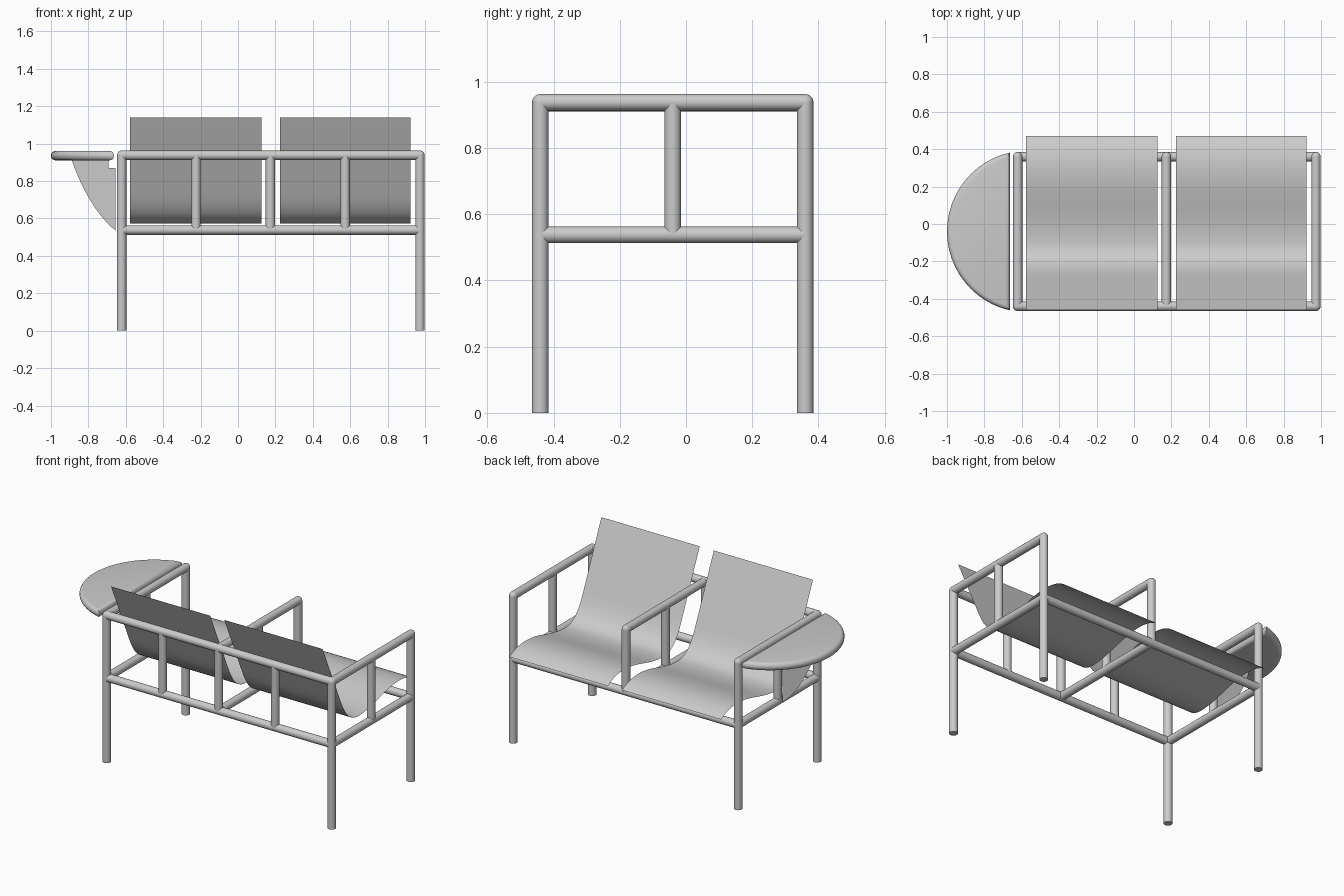
import bpy, bmesh, math
from mathutils import Vector
from mathutils.geometry import interpolate_bezier

cube = bpy.data.objects.get("Cube")
if cube:
    bpy.data.objects.remove(cube, do_unlink=True)

grey = bpy.data.materials.new("light_grey")
grey.use_nodes = True
grey.diffuse_color = (0.6, 0.6, 0.6, 1)
grey.node_tree.nodes["Principled BSDF"].inputs["Base Color"].default_value = grey.diffuse_color

R = 0.025                      # tube radius
LEFT, MID, RIGHT = 0.973, 0.173, -0.622
BACK, FRONT = -0.44, 0.36
CENTRE = (BACK + FRONT) / 2
LOW, TOP = 0.538, 0.938        # rail heights


def finish(name, bm, angle=40):
    mesh = bpy.data.meshes.new(name)
    bm.to_mesh(mesh)
    bm.free()
    obj = bpy.data.objects.new(name, mesh)
    bpy.context.collection.objects.link(obj)
    mesh.materials.append(grey)
    bpy.ops.object.select_all(action='DESELECT')
    obj.select_set(True)
    bpy.context.view_layer.objects.active = obj
    bpy.ops.object.shade_smooth_by_angle(angle=math.radians(angle))
    return obj


def tube(name, a, b):
    a, b = Vector(a), Vector(b)
    bm = bmesh.new()
    bmesh.ops.create_cone(bm, cap_ends=True, segments=20, radius1=R, radius2=R, depth=(b - a).length)
    bm.transform((b - a).to_track_quat('Z', 'Y').to_matrix().to_4x4())
    bmesh.ops.translate(bm, verts=bm.verts, vec=(a + b) / 2)
    return finish(name, bm)


def joint(name, p):
    bm = bmesh.new()
    bmesh.ops.create_uvsphere(bm, u_segments=20, v_segments=10, radius=R)
    bmesh.ops.translate(bm, verts=bm.verts, vec=p)
    return finish(name, bm)


def bezier(points, steps):
    return interpolate_bezier(*[Vector(p) for p in points], steps)


# Three arm frames; the middle one has no legs below the seat rails
for side, x in (("left", LEFT), ("middle", MID), ("right", RIGHT)):
    foot = LOW if side == "middle" else 0
    tube(side + "_front_post", (x, FRONT, foot), (x, FRONT, TOP))
    tube(side + "_back_post", (x, BACK, foot), (x, BACK, TOP))
    tube(side + "_arm", (x, BACK, TOP), (x, FRONT, TOP))
    tube(side + "_seat_rail", (x, BACK, LOW), (x, FRONT, LOW))
    tube(side + "_arm_upright", (x, CENTRE, LOW), (x, CENTRE, TOP))
    joint(side + "_front_elbow", (x, FRONT, TOP))
    joint(side + "_back_elbow", (x, BACK, TOP))

# Long rails and back uprights
tube("back_top_rail", (RIGHT, BACK, TOP), (LEFT, BACK, TOP))
tube("back_seat_rail", (RIGHT, BACK, LOW), (LEFT, BACK, LOW))
tube("front_seat_rail", (RIGHT, FRONT, LOW), (LEFT, FRONT, LOW))
for side, x in (("left", (LEFT + MID) / 2), ("right", (RIGHT + MID) / 2)):
    tube(side + "_back_upright", (x, BACK, LOW), (x, BACK, TOP))

# Seat sheets: one thin curved profile swept across each place
profile = [Vector((0, -0.46, 1.14))]
for seg in (((0, -0.28, 0.74), (0, -0.235, 0.64), (0, -0.19, 0.575), (0, -0.1, 0.572)),
            ((0, -0.1, 0.572), (0, 0.05, 0.572), (0, 0.16, 0.64), (0, 0.3, 0.642)),
            ((0, 0.3, 0.642), (0, 0.37, 0.643), (0, 0.42, 0.63), (0, 0.47, 0.6))):
    profile += bezier(seg, 10)[0 if len(profile) == 1 else 1:]
for side, x0, x1 in (("left", 0.225, 0.922), ("right", -0.578, 0.125)):
    bm = bmesh.new()
    rows = [[bm.verts.new((x, p.y, p.z)) for x in (x0, x1)] for p in profile]
    for a, b in zip(rows, rows[1:]):
        bm.faces.new((a[0], b[0], b[1], a[1]))
    bmesh.ops.recalc_face_normals(bm, faces=bm.faces)
    bm.normal_update()
    if sum(f.normal.z for f in bm.faces) < 0:
        bmesh.ops.reverse_faces(bm, faces=bm.faces)
    finish(side + "_seat_sheet", bm)

# Side table: circle segment slab with a rounded rim
EDGE, TIP, HALF = -0.663, -1.0, 0.422
sag = EDGE - TIP
rad = (HALF ** 2 + sag ** 2) / (2 * sag)
sweep = math.asin(HALF / rad)
bm = bmesh.new()
ring = []
for i in range(25):
    t = sweep * (i / 12 - 1)
    ring.append(bm.verts.new((TIP + rad - rad * math.cos(t), CENTRE + rad * math.sin(t), 0.911)))
face = bm.faces.new(ring)
up = bmesh.ops.extrude_face_region(bm, geom=[face])
bmesh.ops.translate(bm, verts=[v for v in up["geom"] if isinstance(v, bmesh.types.BMVert)], vec=(0, 0, 0.05))
bmesh.ops.recalc_face_normals(bm, faces=bm.faces)
rim = [e for e in bm.edges if abs(e.verts[0].co.z - e.verts[1].co.z) < 0.001]
bmesh.ops.bevel(bm, geom=rim, offset=0.023, segments=4, profile=0.5, affect='EDGES', clamp_overlap=True)
finish("side_table", bm)

# Thin bracket plate carrying the table
curve = bezier(((-0.89, CENTRE, 0.915), (-0.84, CENTRE, 0.77), (-0.76, CENTRE, 0.62), (-0.655, CENTRE, 0.535)), 12)
notch = [Vector((x, CENTRE, z)) for x, z in ((-0.655, 0.87), (-0.692, 0.87), (-0.692, 0.915))]
bm = bmesh.new()
bm.faces.new([bm.verts.new(p) for p in curve + notch])
finish("table_bracket", bm)
